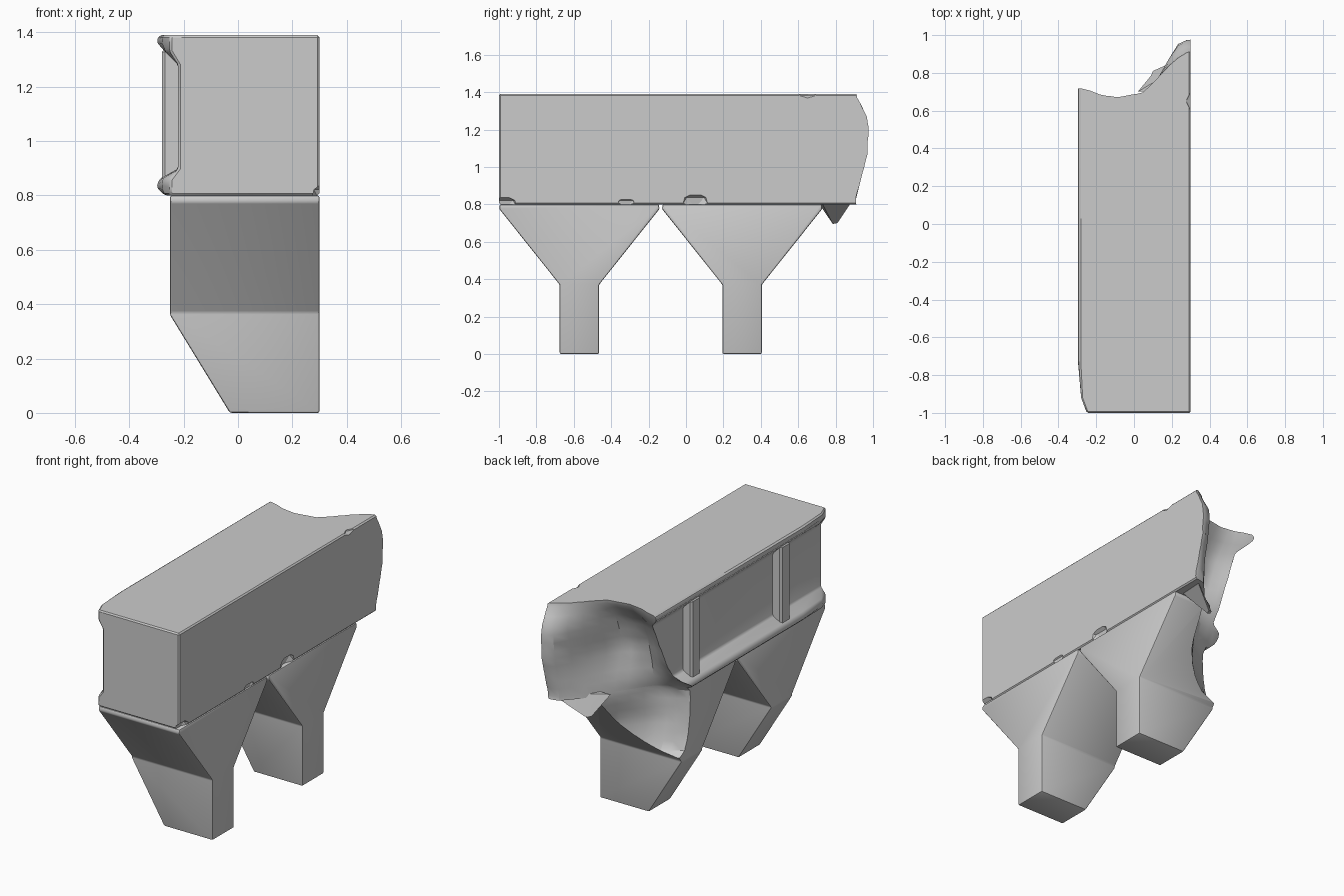
import bpy, bmesh, math, random
from mathutils import Vector

if "Cube" in bpy.data.objects:
    bpy.data.objects.remove(bpy.data.objects["Cube"])
random.seed(4)


def obj_from(bm, name):
    bmesh.ops.recalc_face_normals(bm, faces=bm.faces)
    me = bpy.data.meshes.new(name)
    bm.to_mesh(me)
    bm.free()
    ob = bpy.data.objects.new(name, me)
    bpy.context.collection.objects.link(ob)
    return ob


def loft(rings):
    bm = bmesh.new()
    vs = [[bm.verts.new(p) for p in r] for r in rings]
    n = len(vs[0])
    for a, b in zip(vs, vs[1:]):
        for i in range(n):
            bm.faces.new((a[i], a[(i + 1) % n], b[(i + 1) % n], b[i]))
    bm.faces.new(vs[0])
    bm.faces.new(vs[-1])
    return bm


def bevel(ob, width, segs=2):
    m = ob.modifiers.new("bevel", 'BEVEL')
    m.width, m.segments, m.limit_method = width, segs, 'ANGLE'
    m.angle_limit = math.radians(25)


def cut(ob, cutter):
    m = ob.modifiers.new("cut", 'BOOLEAN')
    m.operation, m.object, m.solver = 'DIFFERENCE', cutter, 'EXACT'


# Broken end: y position of the fracture over (x, z)
XS = [-.30, -.10, .05, .15, .25, .30]
ZS = [.20, .36, .42, .60, .78, .86, 1.05, 1.25, 1.39]
YS = [[.75, .80, .90, 1.0, 1.1, 1.1],
      [.46, .56, .70, 1.0, 1.1, 1.1],
      [.33, .46, .60, .90, 1.1, 1.1],
      [.29, .40, .56, .80, 1.0, 1.0],
      [.29, .40, .64, .82, .92, .90],
      [.42, .43, .62, .80, .92, .91],
      [.58, .47, .54, .76, .97, .97],
      [.66, .56, .60, .82, .99, .98],
      [.73, .68, .70, .80, .88, .91]]


def locate(arr, v):
    v = min(max(v, arr[0]), arr[-1] - 1e-6)
    i = max(k for k in range(len(arr) - 1) if arr[k] <= v)
    return i, (v - arr[i]) / (arr[i + 1] - arr[i])


def fracture(x, z):
    i, u = locate(XS, x)
    j, v = locate(ZS, z)
    a = YS[j][i] * (1 - u) + YS[j][i + 1] * u
    b = YS[j + 1][i] * (1 - u) + YS[j + 1][i + 1] * u
    return a * (1 - v) + b * v


bm = bmesh.new()
nx, nz = 18, 28
g = [[None] * (nz + 1) for _ in range(nx + 1)]
for i in range(nx + 1):
    for j in range(nz + 1):
        x, z = -.42 + .84 * i / nx, .12 + 1.4 * j / nz
        g[i][j] = bm.verts.new((x, fracture(x, z) + random.uniform(-.008, .008), z))
for i in range(nx):
    for j in range(nz):
        bm.faces.new((g[i][j], g[i + 1][j], g[i + 1][j + 1], g[i][j + 1]))
bmesh.ops.smooth_vert(bm, verts=bm.verts, factor=.4, use_axis_y=True)
ext = bmesh.ops.extrude_face_region(bm, geom=bm.faces[:])
for v in ext['geom']:
    if isinstance(v, bmesh.types.BMVert):
        v.co.y = 1.5
fracture_cutter = obj_from(bm, "fracture_cutter")

# Chips along the long edges
bm = bmesh.new()
for c, r in [((.33, -.98, .79), .07), ((.325, -.32, .80), .045), ((.325, .05, .81), .06),
             ((.33, .65, 1.41), .06), ((-.32, .19, 1.41), .035), ((-.32, -.22, 1.41), .035),
             ((-.32, -.45, 1.41), .04)]:
    new = bmesh.ops.create_icosphere(bm, subdivisions=1, radius=r)['verts']
    for v in new:
        v.co = Vector((v.co.x, v.co.y * 1.5, v.co.z)) + Vector(c)
chip_cutter = obj_from(bm, "chip_cutter")

# Wall beam with a top and bottom rail on the recessed -x side
PROFILE = [(.30, .80), (.30, 1.39), (-.29, 1.39), (-.30, 1.365), (-.27, 1.33), (-.22, 1.28),
           (-.22, .90), (-.29, .86), (-.30, .83), (-.27, .80)]
rings = []
for y, lim in ((-1, -.25), (-.92, -.28), (-.72, -.3), (1.1, -.3)):
    rings.append([(max(x, lim), y, z) for x, z in PROFILE])
beam = obj_from(loft(rings), "wall_beam")
bevel(beam, .008, 1)
cut(beam, fracture_cutter)
cut(beam, chip_cutter)
parts = [beam]

# Upright panel posts and tapered corbels share the same spacing
for n, y in (("front", -.57), ("rear", .30)):
    bm = bmesh.new()
    bmesh.ops.create_cube(bm, size=1)
    for v in bm.verts:
        v.co = Vector((v.co.x * .08 - .24, v.co.y * .09 + y, v.co.z * .50 + 1.09))
    post = obj_from(bm, n + "_post")
    bevel(post, .012, 1)

    half = [(.105, 0), (.105, .37), (.428, .775), (.425, .80)]
    prof = [(y + a, z) for a, z in half] + [(y - a, z) for a, z in reversed(half)]
    bm = loft([[(x, a, z) for a, z in prof] for x in (-.25, .30)])
    res = bmesh.ops.bisect_plane(bm, geom=bm.verts[:] + bm.edges[:] + bm.faces[:],
                                 plane_co=(-.25, 0, .36), plane_no=(-.36, 0, -.22),
                                 clear_outer=True)
    bmesh.ops.holes_fill(bm, edges=[e for e in bm.edges if e.is_boundary])
    corbel = obj_from(bm, n + "_corbel")
    bevel(corbel, .02)
    if n == "rear":
        cut(corbel, fracture_cutter)
        cut(post, fracture_cutter)
    parts += [post, corbel]

# Stone splinter hanging below the broken end
parts.append(obj_from(loft([
    [(.02, .70, .82), (.27, .72, .82), (.28, .89, .82), (.12, .76, .82)],
    [(.09, .785, .70), (.11, .785, .695), (.12, .81, .70), (.10, .81, .70)]]), "splinter"))

# Bake modifiers, shade, drop the cutters
for ob in parts:
    bpy.ops.object.select_all(action='DESELECT')
    ob.select_set(True)
    bpy.context.view_layer.objects.active = ob
    bpy.ops.object.convert(target='MESH')
    bpy.ops.object.shade_smooth_by_angle(angle=math.radians(32))
for c in (fracture_cutter, chip_cutter):
    bpy.data.objects.remove(c, do_unlink=True)
